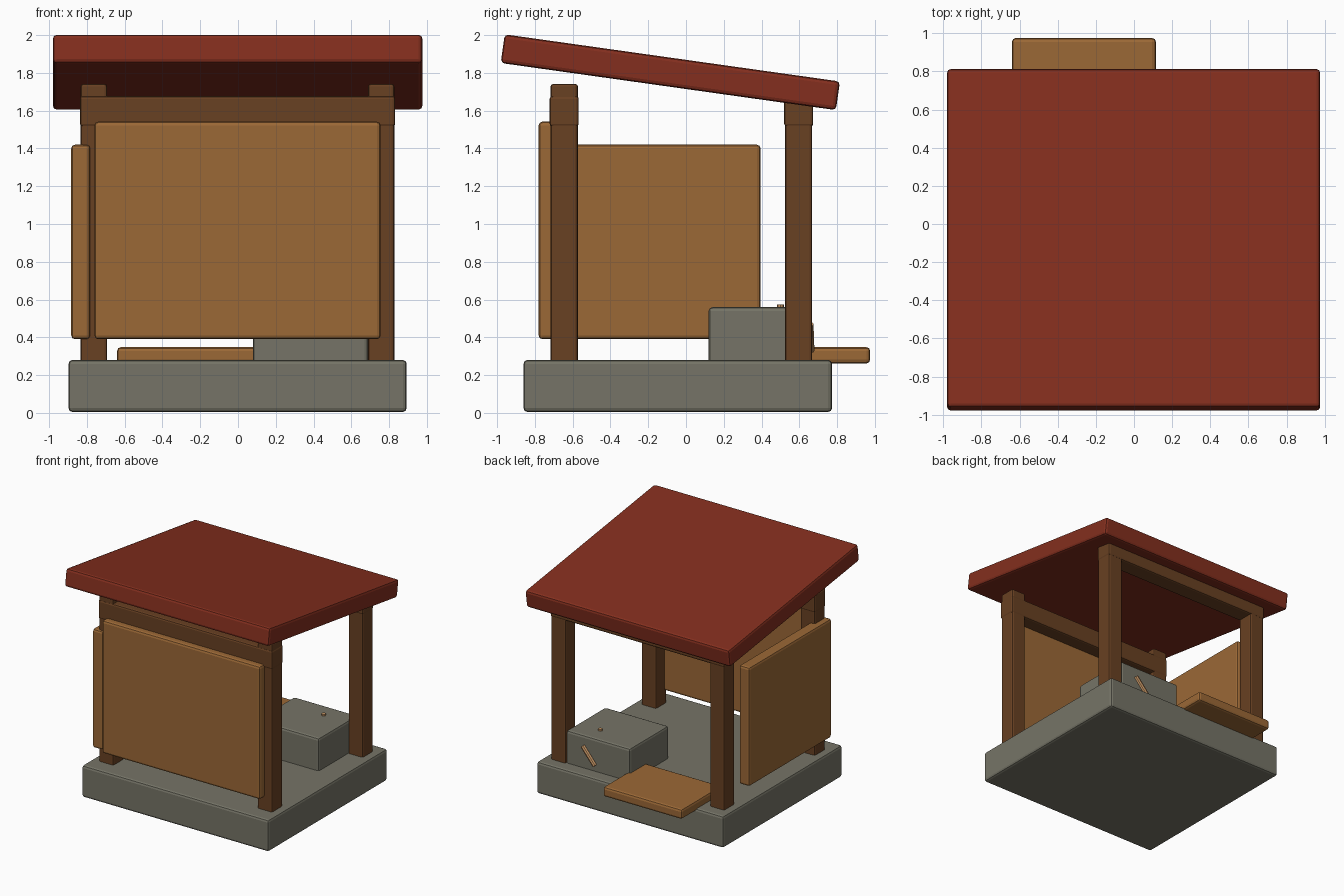
import bpy
from math import radians
from mathutils import Vector

if "Cube" in bpy.data.objects:
    bpy.data.objects.remove(bpy.data.objects["Cube"])


def material(name, rgb):
    m = bpy.data.materials.new(name)
    m.diffuse_color = (*rgb, 1)
    m.use_nodes = True
    m.node_tree.nodes["Principled BSDF"].inputs["Base Color"].default_value = m.diffuse_color
    return m


STONE = material("stone", (0.18, 0.175, 0.135))
TIMBER = material("dark_timber", (0.14, 0.052, 0.016))
PLANK = material("light_wood", (0.33, 0.14, 0.037))
ROOF = material("red_roof", (0.23, 0.028, 0.013))
STICK = material("pale_stick", (0.56, 0.30, 0.13))


def finish(ob, name, mat, bevel):
    ob.name = name
    ob.data.materials.append(mat)
    if bevel:
        b = ob.modifiers.new("soft_edges", 'BEVEL')
        b.width = bevel
        b.segments = 2
    return ob


def box(name, x, y, z, mat, bevel=0.02, tilt=0):
    """Bevelled box from (min, max) ranges, optionally tilted about x."""
    r = (x, y, z)
    bpy.ops.mesh.primitive_cube_add(size=1, location=[(a + b) / 2 for a, b in r])
    ob = bpy.context.object
    ob.scale = [b - a for a, b in r]
    bpy.ops.object.transform_apply(location=False, rotation=False, scale=True)
    ob.rotation_euler.x = tilt
    return finish(ob, name, mat, bevel)


def stick(name, p, q, radius):
    p, q = Vector(p), Vector(q)
    bpy.ops.mesh.primitive_cylinder_add(vertices=8, radius=radius,
                                        depth=(q - p).length, location=(p + q) / 2)
    ob = bpy.context.object
    ob.rotation_euler = (q - p).to_track_quat('Z', 'Y').to_euler()
    return finish(ob, name, STICK, 0)


# stone floor
box("stone_base", (-0.897, 0.893), (-0.86, 0.773), (0.005, 0.28), STONE)

# four posts and the two cross beams
for side, x in (("left", (-0.833, -0.693)), ("right", (0.688, 0.828))):
    box(f"front_{side}_post", x, (-0.717, -0.572), (0.26, 1.742), TIMBER, 0.015)
    box(f"back_{side}_post", x, (0.524, 0.668), (0.26, 1.66), TIMBER, 0.015)
box("front_beam", (-0.836, 0.832), (-0.722, -0.568), (1.515, 1.678), TIMBER, 0.015)
box("back_beam", (-0.836, 0.832), (0.52, 0.673), (1.515, 1.66), TIMBER, 0.015)

# wooden wall panels
box("front_panel", (-0.76, 0.755), (-0.78, -0.69), (0.39, 1.542), PLANK)
box("left_panel", (-0.883, -0.782), (-0.735, 0.395), (0.39, 1.42), PLANK)

# sloping roof slab
box("roof", (-0.98, 0.976), (-0.979, 0.813), (1.727, 1.880), ROOF, 0.02, radians(-8))

# entrance step, stone block and the sticks poking out of it
box("entrance_step", (-0.64, 0.115), (0.42, 0.975), (0.262, 0.348), PLANK)
box("stone_block", (0.08, 0.69), (0.12, 0.655), (0.26, 0.56), STONE)
stick("back_stick", (0.53, 0.655, 0.47), (0.41, 0.66, 0.33), 0.02)
stick("top_stick", (0.47, 0.50, 0.45), (0.47, 0.50, 0.575), 0.018)
